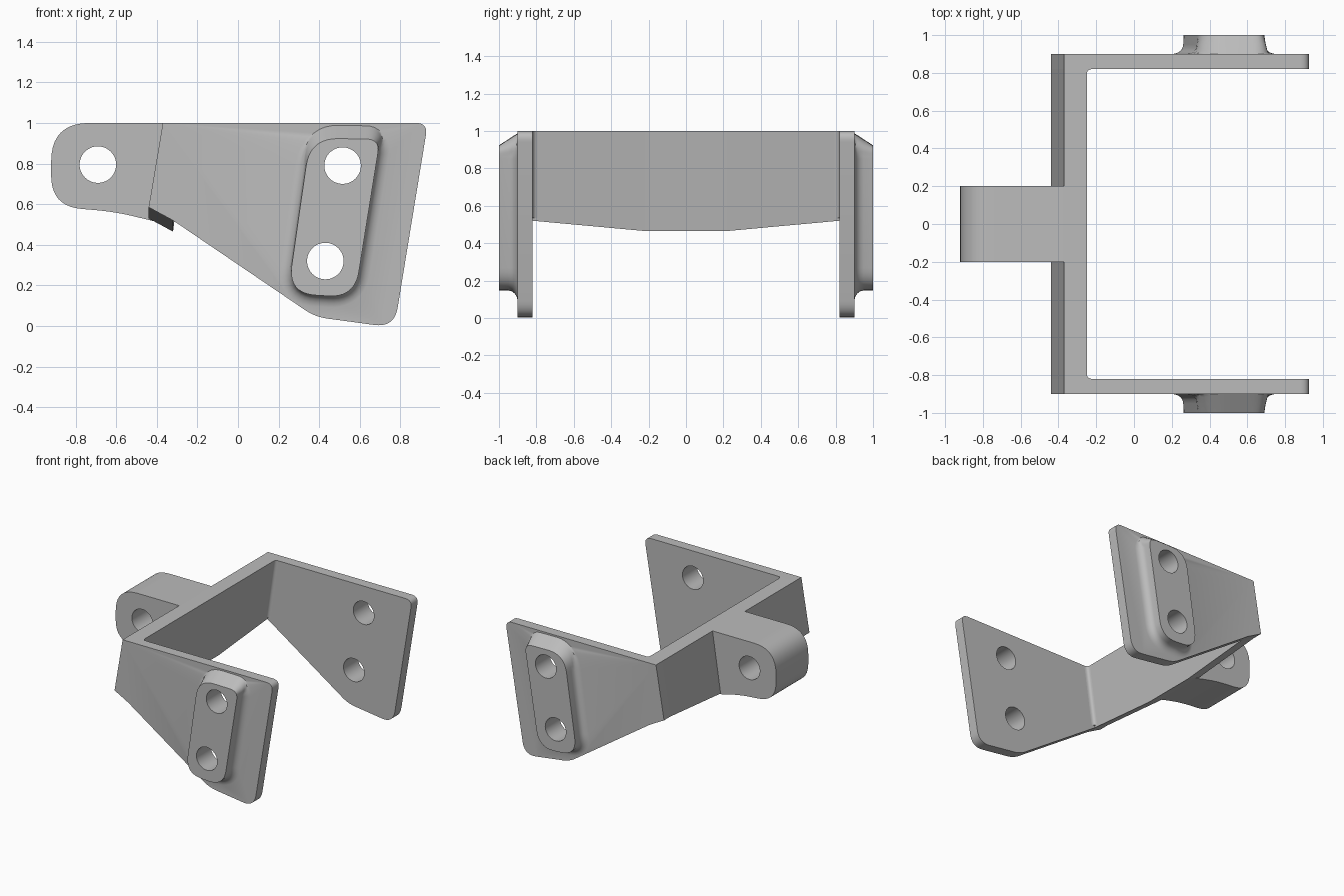
import bpy, bmesh
from mathutils import Vector

cube = bpy.data.objects.get("Cube")
if cube:
    bpy.data.objects.remove(cube, do_unlink=True)

GREY = (0.5, 0.5, 0.5, 1)
metal = bpy.data.materials.new("grey metal")
metal.use_nodes = True
metal.diffuse_color = GREY
metal.node_tree.nodes["Principled BSDF"].inputs["Base Color"].default_value = GREY


def rounded(corners, steps=10):
    """Outline from (x, z, rounding) corners."""
    pts = [Vector(c[:2]) for c in corners]
    out = []
    for i, (x, z, r) in enumerate(corners):
        p = pts[i]
        if r == 0:
            out.append(p)
            continue
        a = p + (pts[i - 1] - p).normalized() * r
        b = p + (pts[(i + 1) % len(pts)] - p).normalized() * r
        for k in range(steps + 1):
            t = k / steps
            out.append(a * (1 - t) ** 2 + p * 2 * t * (1 - t) + b * t * t)
    return out


def loft(name, rings):
    """Closed solid through matching rings of 3D points."""
    bm = bmesh.new()
    loops = [[bm.verts.new(p) for p in ring] for ring in rings]
    n = len(loops[0])
    for a, b in zip(loops, loops[1:]):
        for i in range(n):
            j = (i + 1) % n
            bm.faces.new((a[i], a[j], b[j], b[i]))
    bm.faces.new(loops[0])
    bm.faces.new(loops[-1])
    bmesh.ops.recalc_face_normals(bm, faces=bm.faces)
    mesh = bpy.data.meshes.new(name)
    bm.to_mesh(mesh)
    bm.free()
    obj = bpy.data.objects.new(name, mesh)
    mesh.materials.append(metal)
    bpy.context.collection.objects.link(obj)
    return obj


def prism(name, outline, y0, y1):
    return loft(name, [[(p.x, y, p.y) for p in outline] for y in (y0, y1)])


def activate(obj):
    bpy.ops.object.select_all(action="DESELECT")
    obj.select_set(True)
    bpy.context.view_layer.objects.active = obj


def combine(obj, other, operation):
    mod = obj.modifiers.new(operation.lower(), "BOOLEAN")
    mod.operation, mod.object, mod.solver = operation, other, "EXACT"
    activate(obj)
    bpy.ops.object.modifier_apply(modifier=mod.name)
    bpy.data.objects.remove(other, do_unlink=True)


def drill(obj, x, z, r=0.09):
    bpy.ops.mesh.primitive_cylinder_add(vertices=48, radius=r, depth=3,
                                        location=(x, 0, z), rotation=(1.5707963, 0, 0))
    combine(obj, bpy.context.object, "DIFFERENCE")


def smooth(obj):
    activate(obj)
    bpy.ops.object.shade_smooth_by_angle(angle=0.6)


# Side plates with flared bosses
plate_outline = rounded([(-0.37, 1, 0), (-0.44, 0.585, 0), (-0.32, 0.52, 0),
                         (0.38, 0.045, 0.06), (0.77, -0.008, 0.1), (0.935, 1, 0.06)])
boss_outline = rounded([(0.355, 0.925, 0.14), (0.245, 0.16, 0.14),
                        (0.575, 0.14, 0.13), (0.7, 0.92, 0.07)])


def boss_ring(depth, flare, side):
    """Boss outline moved outward, with a longer ramp on the upper side."""
    ring = []
    for i, p in enumerate(boss_outline):
        t = boss_outline[(i + 1) % len(boss_outline)] - boss_outline[i - 1]
        normal = Vector((t.y, -t.x)).normalized()
        ramp = 0.65 * min(depth, 0.1) * max(normal.y, 0)
        q = p + normal * max(flare, ramp)
        ring.append((q.x, side * (1 - depth), q.y))
    return ring


for side, label in ((-1, "front"), (1, "back")):
    plate = prism(label + "_side_plate", plate_outline, side * 0.82, side * 0.9)
    boss = loft("boss", [boss_ring(d, f, side) for d, f in
                         ((0, 0), (0.05, 0), (0.07, 0.006), (0.085, 0.018),
                          (0.095, 0.035), (0.1, 0.055), (0.13, 0.055))])
    combine(plate, boss, "UNION")
    drill(plate, 0.515, 0.79)
    drill(plate, 0.43, 0.32)
    smooth(plate)

# Slanted cross wall, its lower edge dropping toward the middle
wall = loft("cross_wall", [[(-0.37, y, 1), (-0.44, y, 0.585 - drop),
                            (-0.32, y, 0.52 - drop), (-0.25, y, 1)]
                           for y, drop in ((-0.82, 0), (-0.22, 0.055),
                                           (0.22, 0.055), (0.82, 0))])

# Small fillets in the inner corners
for side, label in ((-1, "front"), (1, "back")):
    corner = rounded([(-0.01, -0.01, 0), (0.03, -0.01, 0), (0.03, 0, 0),
                      (0, 0, 0.03), (0, 0.03, 0), (-0.01, 0.03, 0)], 6)
    corner = [p for p in corner]
    smooth(loft(label + "_inner_fillet",
                [[(x + p.x, side * (0.82 - p.y), z) for p in corner]
                 for x, z in ((-0.25, 1), (-0.318, 0.535))]))

# Mounting lug on the outside of the wall
lug = prism("mounting_lug", rounded([(-0.35, 1, 0), (-0.92, 1, 0.19), (-0.92, 0.59, 0.15),
                                     (-0.6, 0.562, 0.1), (-0.41, 0.515, 0)]), -0.2, 0.2)
drill(lug, -0.69, 0.795)
smooth(lug)
